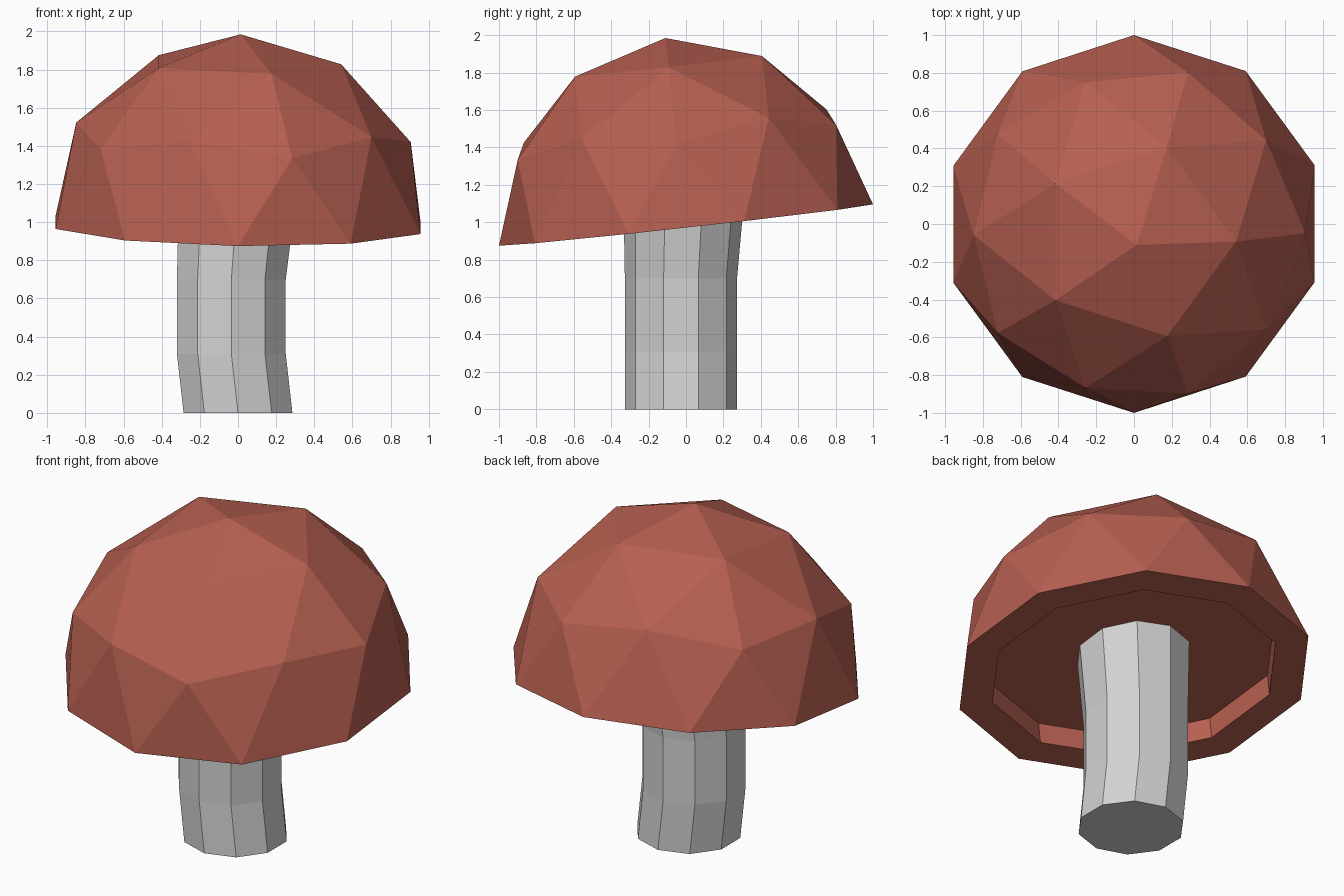
import bpy, bmesh
from math import radians, sin, cos, tau
from mathutils import Matrix

cube = bpy.data.objects.get("Cube")
if cube:
    bpy.data.objects.remove(cube, do_unlink=True)


def make_material(name, rgb):
    mat = bpy.data.materials.new(name)
    mat.use_nodes = True
    color = (*rgb, 1)
    mat.diffuse_color = color
    mat.node_tree.nodes["Principled BSDF"].inputs["Base Color"].default_value = color
    return mat


def make_object(name, bm, mat):
    bmesh.ops.recalc_face_normals(bm, faces=bm.faces)
    mesh = bpy.data.meshes.new(name)
    bm.to_mesh(mesh)
    bm.free()
    mesh.materials.append(mat)
    obj = bpy.data.objects.new(name, mesh)
    bpy.context.collection.objects.link(obj)
    return obj


red = make_material("dull red", (0.47, 0.115, 0.082))
grey = make_material("light grey", (0.65, 0.65, 0.65))

# Cap: upper half of a faceted sphere, closed underneath with a recess
bm = bmesh.new()
bmesh.ops.create_icosphere(bm, subdivisions=2, radius=1.006)
bmesh.ops.delete(bm, geom=[v for v in bm.verts if v.co.z < -0.05], context='VERTS')
rim = [e for e in bm.edges if e.is_boundary]
underside = bmesh.ops.contextual_create(bm, geom=rim)["faces"]
bmesh.ops.recalc_face_normals(bm, faces=bm.faces)
bmesh.ops.inset_individual(bm, faces=underside, thickness=0.19)
bmesh.ops.inset_individual(bm, faces=underside, thickness=0, depth=-0.13)

# Tilt the cap towards the front
tilt = Matrix.Rotation(radians(6.3), 4, 'X') @ Matrix.Rotation(radians(0.8), 4, 'Y')
bm.transform(Matrix.Translation((0, 0, 0.985)) @ tilt)
make_object("cap", bm, red)

# Stem: ten-sided rings (x, y, z, radius) joined into a slightly bent column
SIDES = 10
rings = [(0, -0.027, 0, 0.3), (-0.035, -0.027, 0.31, 0.3),
         (-0.035, -0.027, 0.7, 0.3), (0, -0.01, 1.17, 0.325)]
bm = bmesh.new()
loops = [[bm.verts.new((x + r * sin(tau * i / SIDES), y + r * cos(tau * i / SIDES), z))
          for i in range(SIDES)] for x, y, z, r in rings]
for low, high in zip(loops, loops[1:]):
    for i in range(SIDES):
        j = (i + 1) % SIDES
        bm.faces.new((low[i], low[j], high[j], high[i]))
bm.faces.new(loops[0])
bm.faces.new(loops[-1])
make_object("stem", bm, grey)
